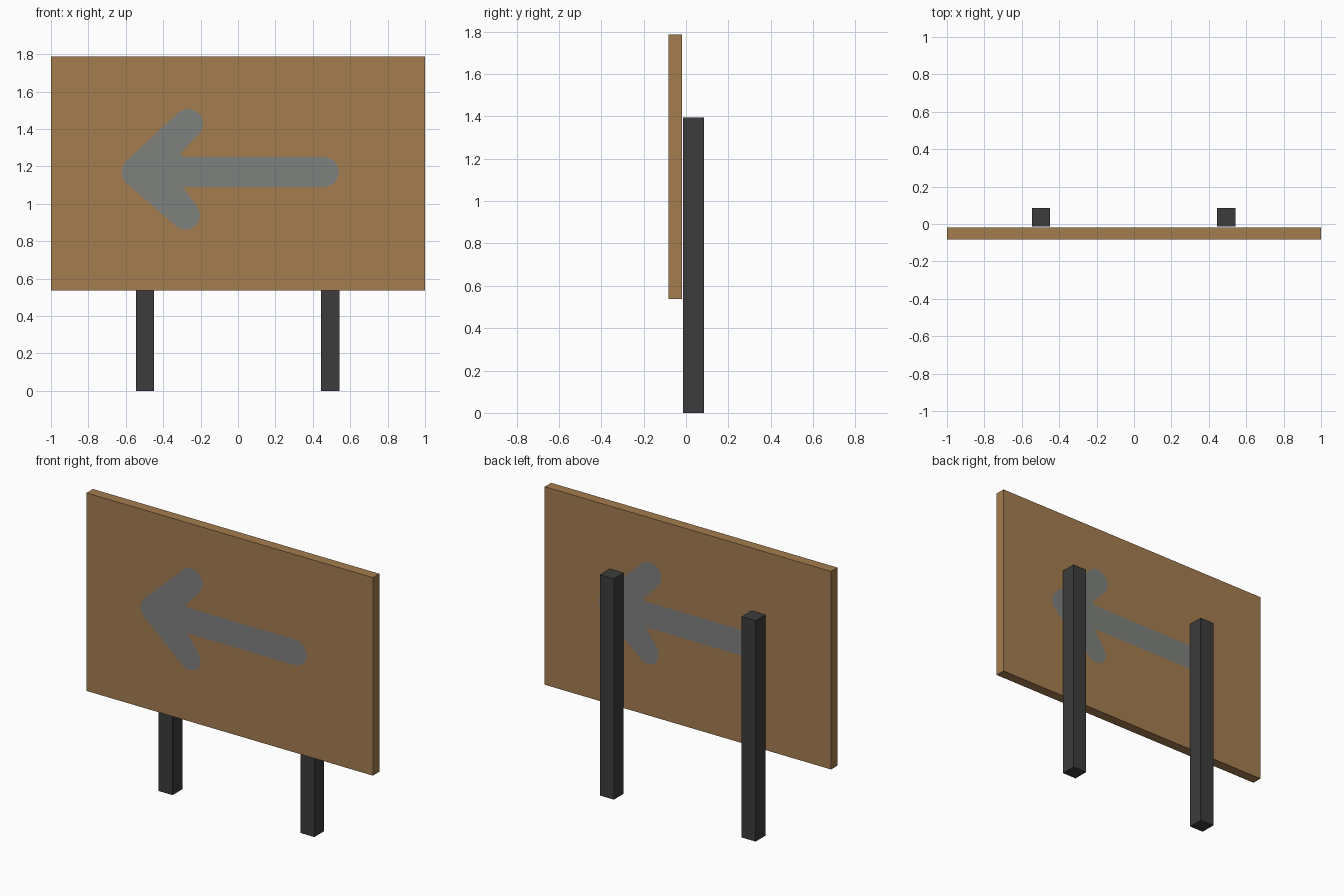
import bpy, bmesh
from math import cos, sin, radians

if "Cube" in bpy.data.objects:
    bpy.data.objects.remove(bpy.data.objects["Cube"])


def material(name, rgb):
    m = bpy.data.materials.new(name)
    m.diffuse_color = (*rgb, 1)
    m.use_nodes = True
    m.node_tree.nodes["Principled BSDF"].inputs["Base Color"].default_value = m.diffuse_color
    return m


brown = material("brown board", (0.375, 0.203, 0.080))
grey = material("grey paint", (0.212, 0.220, 0.212))
dark = material("dark post", (0.045, 0.045, 0.045))


def finish(bm, name, mats):
    bmesh.ops.recalc_face_normals(bm, faces=bm.faces[:])
    me = bpy.data.meshes.new(name)
    bm.to_mesh(me)
    bm.free()
    for m in mats:
        me.materials.append(m)
    ob = bpy.data.objects.new(name, me)
    bpy.context.collection.objects.link(ob)


def arc(cx, cz, r, a0, a1, n=8):
    angles = [radians(a0 + (a1 - a0) * i / n) for i in range(n + 1)]
    return [(cx + r * cos(a), cz + r * sin(a)) for a in angles]


# Arrow outline (x, z): shaft end, upper barb, tip, lower barb
arrow = (arc(0.458, 1.17, 0.081, -90, 90)
         + [(-0.29, 1.251), (-0.31, 1.267)]
         + arc(-0.267, 1.427, 0.080, -40, 128)
         + arc(-0.54, 1.17, 0.082, 130, 230)
         + arc(-0.28, 0.938, 0.077, 230, 400)
         + [(-0.295, 1.089)])
rect = [(-1, 0.537), (1, 0.537), (1, 1.787), (-1, 1.787)]

# Board with an arrow cut into both faces; each points left as seen by its viewer
bm = bmesh.new()


def loop(points, sx, y):
    vs = [bm.verts.new((sx * x, y, z)) for x, z in points]
    return vs, [bm.edges.new((vs[i - 1], vs[i])) for i in range(len(vs))]


rims = []
for sx, y in ((1, -0.083), (-1, -0.019)):
    corners, outer = loop(rect, sx, y)
    _, inner = loop(arrow, sx, y)
    bmesh.ops.triangle_fill(bm, edges=outer + inner, use_beauty=True)
    before = set(bm.faces)
    bmesh.ops.triangle_fill(bm, edges=inner, use_beauty=True)
    for f in bm.faces:
        if f not in before:
            f.material_index = 1
    rims.append(corners)
front, back = rims
back = [back[i] for i in (1, 0, 3, 2)]
for i in range(4):
    bm.faces.new((front[i - 1], front[i], back[i], back[i - 1]))
finish(bm, "sign_board", [brown, grey])

# Posts behind the board
for name, x in (("left_post", -0.497), ("right_post", 0.493)):
    bm = bmesh.new()
    bmesh.ops.create_cube(bm, size=1)
    for v in bm.verts:
        v.co = (x + v.co.x * 0.098, 0.036 + v.co.y * 0.098, (v.co.z + 0.5) * 1.394)
    finish(bm, name, [dark])
